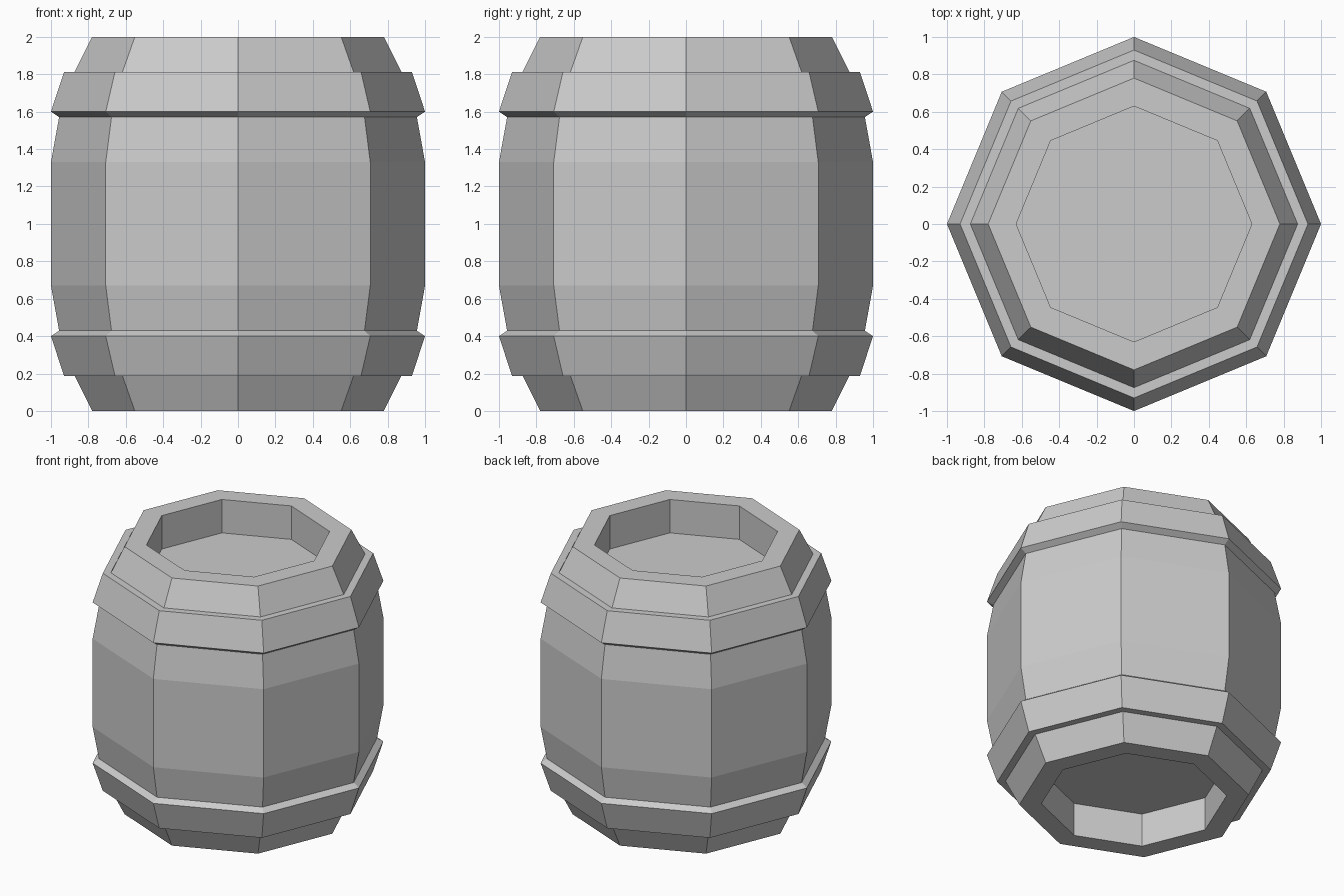
import bpy, bmesh
from math import cos, sin, tau

if "Cube" in bpy.data.objects:
    bpy.data.objects.remove(bpy.data.objects["Cube"])

SIDES = 8


def lathe(name, profile, closed=False):
    """Spin an (r, z) profile into a flat-faced octagonal part."""
    bm = bmesh.new()
    rings = [[bm.verts.new((r * cos(tau * i / SIDES), r * sin(tau * i / SIDES), z))
              for i in range(SIDES)] for r, z in profile]
    pairs = list(zip(rings, rings[1:]))
    if closed:
        pairs.append((rings[-1], rings[0]))
    else:
        bm.faces.new(rings[0])
        bm.faces.new(rings[-1])
    for a, b in pairs:
        for i in range(SIDES):
            j = (i + 1) % SIDES
            bm.faces.new((a[i], a[j], b[j], b[i]))
    bmesh.ops.recalc_face_normals(bm, faces=bm.faces)
    mesh = bpy.data.meshes.new(name)
    bm.to_mesh(mesh)
    bm.free()
    obj = bpy.data.objects.new(name, mesh)
    bpy.context.collection.objects.link(obj)
    return obj


def flip(profile):
    return [(r, 2 - z) for r, z in reversed(profile)]


# Barrel body with recessed lids at both ends
lower = [(0.63, 0.25), (0.63, 0), (0.78, 0), (0.935, 0.31), (1, 0.67)]
lathe("barrel_body", lower + flip(lower))

# Hoops around the staves, mirrored top and bottom
hoop = [(0.875, 0.187), (0.93, 0.187), (1, 0.40), (0.955, 0.43)]
lathe("lower_hoop", hoop, closed=True)
lathe("upper_hoop", flip(hoop), closed=True)
